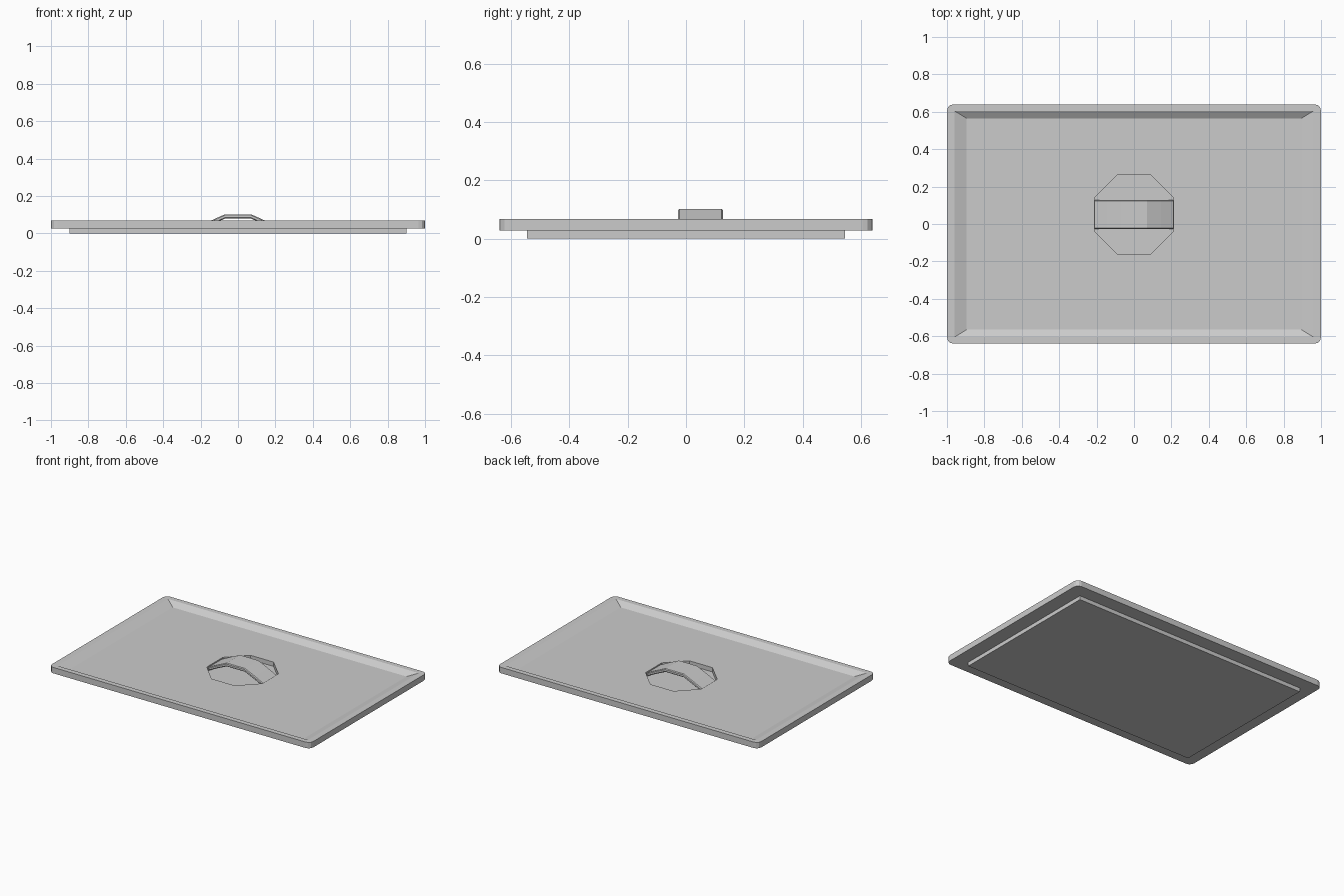
import bpy, bmesh, math
from mathutils import Vector

if "Cube" in bpy.data.objects:
    bpy.data.objects.remove(bpy.data.objects["Cube"])


def loft(name, rings):
    """Closed solid through rings of equal point count, bottom to top."""
    bm = bmesh.new()
    loops = [[bm.verts.new(p) for p in ring] for ring in rings]
    n = len(loops[0])
    for a, b in zip(loops, loops[1:]):
        for i in range(n):
            j = (i + 1) % n
            bm.faces.new((a[i], a[j], b[j], b[i]))
    bm.faces.new(loops[0][::-1])
    bm.faces.new(loops[-1])
    bmesh.ops.recalc_face_normals(bm, faces=bm.faces)
    me = bpy.data.meshes.new(name)
    bm.to_mesh(me)
    bm.free()
    ob = bpy.data.objects.new(name, me)
    bpy.context.collection.objects.link(ob)
    return ob


def rect(x, y, z, r=0.0, seg=3):
    """Rectangle ring, with rounded corners when r > 0."""
    pts = []
    for k, (sx, sy) in enumerate([(1, 1), (-1, 1), (-1, -1), (1, -1)]):
        if r == 0:
            pts.append((sx * x, sy * y, z))
            continue
        for i in range(seg + 1):
            a = math.pi / 2 * (k + i / seg)
            pts.append((sx * (x - r) + r * math.cos(a),
                        sy * (y - r) + r * math.sin(a), z))
    return pts


def octagon(radius, cy, z):
    return [(radius * math.cos(math.pi / 8 + i * math.pi / 4),
             cy + radius * math.sin(math.pi / 8 + i * math.pi / 4), z)
            for i in range(8)]


def cut(target, cutter):
    mod = target.modifiers.new("cut", "BOOLEAN")
    mod.operation = "DIFFERENCE"
    mod.solver = "EXACT"
    mod.object = cutter
    bpy.context.view_layer.objects.active = target
    bpy.ops.object.modifier_apply(modifier=mod.name)
    bpy.data.objects.remove(cutter)


UNDER, RIM, DISH, WELL = 0.027, 0.068, 0.042, 0.012
HANDLE_Y = 0.05

# Lid: rim slab stepping in to a smaller plug underneath
lid = loft("lid", [rect(1.0, 0.64, UNDER, 0.035), rect(1.0, 0.64, RIM, 0.035)])
plug = loft("plug", [rect(0.9, 0.545, 0.0), rect(0.9, 0.545, UNDER + 0.002)])
mod = lid.modifiers.new("join", "BOOLEAN")
mod.operation = "UNION"
mod.solver = "EXACT"
mod.object = plug
bpy.context.view_layer.objects.active = lid
bpy.ops.object.modifier_apply(modifier=mod.name)
bpy.data.objects.remove(plug)

# Sunken top with sloping sides, then the octagonal finger well
k = 1.4
cut(lid, loft("dish_cutter", [
    rect(0.895, 0.565, DISH), rect(0.96, 0.605, RIM),
    rect(0.96, 0.605, RIM + 0.05)]))
cut(lid, loft("well_cutter", [
    octagon(0.23, HANDLE_Y, WELL), octagon(0.23, HANDLE_Y, RIM + 0.05)]))

# Handle: faceted arched strap across the well
outer = [(-0.212, 0.035), (-0.145, 0.068), (-0.07, 0.102),
         (0.07, 0.102), (0.145, 0.068), (0.212, 0.035)]
profile = outer + [(x, z - 0.023) for x, z in reversed(outer)]
y0, y1 = HANDLE_Y - 0.0775, HANDLE_Y + 0.0775
handle = loft("handle", [[(x, y, z) for x, z in profile] for y in (y0, y1)])
bev = handle.modifiers.new("edge", "BEVEL")
bev.width = 0.005
bev.segments = 1
bev.limit_method = "ANGLE"
bev.angle_limit = math.radians(60)
